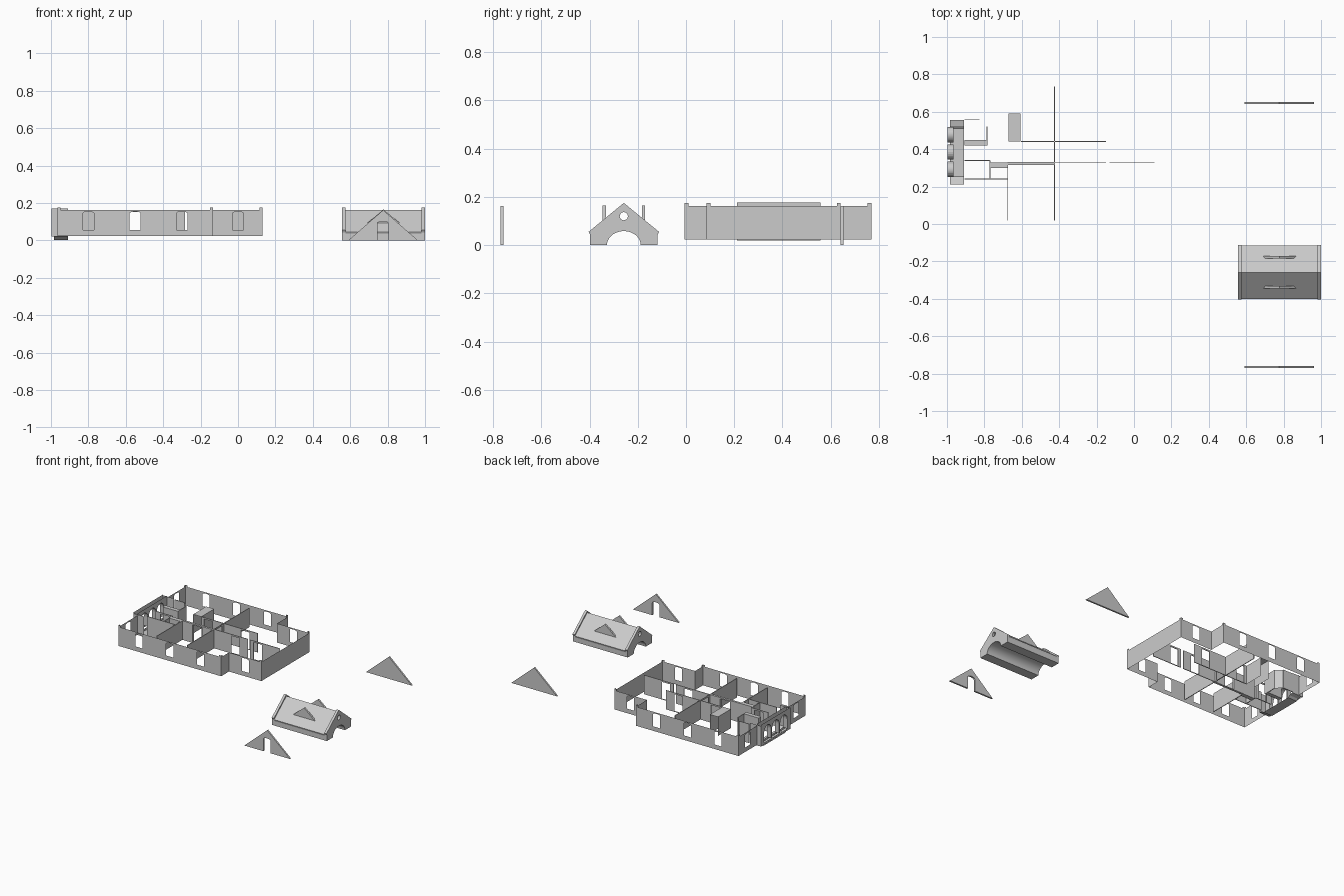
import bpy, math
from mathutils import Vector

if "Cube" in bpy.data.objects:
    bpy.data.objects.remove(bpy.data.objects["Cube"])

grey = bpy.data.materials.new("light_grey")
grey.diffuse_color = (0.6, 0.6, 0.6, 1)
grey.use_nodes = True
grey.node_tree.nodes["Principled BSDF"].inputs["Base Color"].default_value = grey.diffuse_color
Z0, Z1, ZT = 0.023, 0.163, 0.175      # wall bottom, wall top, corner-post top


def place(p, axis, pos):
    """axis 'x': panel runs along x at y=pos; axis 'y': runs along y at x=pos."""
    return Vector((p[0], pos + p[2], p[1])) if axis == 'x' else Vector((pos + p[2], p[0], p[1]))


def add(name, me):
    me.materials.clear()
    me.materials.append(grey)
    ob = bpy.data.objects.new(name, me)
    bpy.context.collection.objects.link(ob)
    return ob


def panel(name, outline, holes=(), thick=0.0, axis='x', pos=0.0):
    """Flat panel with cut-out holes, optionally thick."""
    cu = bpy.data.curves.new(name, 'CURVE')
    cu.dimensions, cu.fill_mode, cu.extrude = '2D', 'BOTH', thick / 2
    for pts in [outline, *holes]:
        sp = cu.splines.new('POLY')
        sp.points.add(len(pts) - 1)
        for q, p in zip(sp.points, pts):
            q.co = (p[0], p[1], 0, 1)
        sp.use_cyclic_u = True
    tmp = bpy.data.objects.new("tmp", cu)
    bpy.context.collection.objects.link(tmp)
    dg = bpy.context.evaluated_depsgraph_get()
    me = bpy.data.meshes.new_from_object(tmp.evaluated_get(dg))
    bpy.data.objects.remove(tmp)
    for v in me.vertices:
        v.co = place(v.co, axis, pos)
    for f in me.polygons:
        f.use_smooth = False
    me.name = name
    return add(name, me)


def strip(name, pts, a, b, axis='y', smooth=False):
    """Open profile swept between two positions."""
    vs = [place((p[0], p[1], 0), axis, s) for s in (a, b) for p in pts]
    n = len(pts)
    me = bpy.data.meshes.new(name)
    me.from_pydata(vs, [], [(i, i + 1, n + i + 1, n + i) for i in range(n - 1)])
    if smooth:
        for f in me.polygons:
            f.use_smooth = True
    return add(name, me)


def arch(c, half, z0, spring, rise, n=10):
    """Opening with an arched head, from lower left round to lower right."""
    head = [(c - half * math.cos(math.pi * i / n), spring + rise * math.sin(math.pi * i / n))
            for i in range(n + 1)]
    return [(c - half, z0)] + head + [(c + half, z0)]


def rect(a, b, c, d):
    return [(a, c), (b, c), (b, d), (a, d)]


def window(c):
    return arch(c, 0.029, 0.056, 0.145, 0.009, 6)


def outer_wall(name, a, b, axis, pos, wins=(), posts=(True, True)):
    """Thin outer wall whose ends rise as corner posts."""
    w = 0.016
    top = [(b, ZT), (b - w, ZT), (b - w, Z1)] if posts[1] else [(b, Z1)]
    top += [(a + w, Z1), (a + w, ZT), (a, ZT)] if posts[0] else [(a, Z1)]
    panel(name, [(a, Z0), (b, Z0)] + top, [window(c) for c in wins], 0, axis, pos)


# outer walls, front and back alike
for side, y0, y1 in (("front", -0.006, 0.085), ("back", 0.77, 0.642)):
    outer_wall(side + "_wall", -0.965, -0.133, 'x', y0, (-0.80, -0.55, -0.30))
    outer_wall(side + "_recessed_wall", -0.133, 0.13, 'x', y1, (0.0,), (False, True))
    outer_wall(side + "_step_wall", min(y0, y1), max(y0, y1), 'y', -0.133, (),
               (side == "front", side == "back"))
outer_wall("right_wall", 0.085, 0.642, 'y', 0.13)
outer_wall("left_wall_front", -0.006, 0.21, 'y', -0.965, (0.10,), (True, False))
outer_wall("left_wall_back", 0.557, 0.77, 'y', -0.965, (0.665,), (False, True))

# arcade on the left side
arches = [arch(c, 0.041, 0.035, 0.105, 0.045, 12) for c in (0.292, 0.385, 0.478)]
for nm, x in (("outer", -0.998), ("inner", -0.965)):
    panel("arcade_" + nm, rect(0.212, 0.557, 0.02, 0.177), arches, 0, 'y', x)
for a in arches:
    strip("arch_lining", a, -0.998, -0.965)
for y in (0.212, 0.557):
    panel("arcade_return", rect(-0.998, -0.91, 0.02, 0.17), (), 0, 'x', y)
strip("arcade_base", [(0.212, 0.023), (0.24, 0.015), (0.255, 0.003), (0.51, 0.003),
                      (0.525, 0.015), (0.557, 0.023)], -0.985, -0.91)

# inner walls: name, axis, position, start, end, door centres
T = 0.005
inner = [
    ("cross_wall", 'y', -0.425, 0.02, 0.735, (0.385,)),
    ("corridor_back_wall", 'x', 0.442, -0.605, -0.15, (-0.55, -0.25)),
    ("corridor_front_wall", 'x', 0.33, -0.425, -0.15, (-0.25,)),
    ("right_room_wall", 'x', 0.33, -0.13, 0.11, (-0.07,)),
    ("front_room_wall", 'y', -0.675, 0.02, 0.24, ()),
    ("vestibule_front_wall", 'x', 0.24, -0.905, -0.675, ()),
    ("vestibule_inner_wall", 'x', 0.34, -0.905, -0.77, (-0.83,)),
    ("vestibule_end_wall", 'y', -0.77, 0.24, 0.34, ()),
    ("closet_wall", 'y', -0.675, 0.24, 0.33, ()),
    ("bath_back_wall", 'x', 0.56, -0.905, -0.825, ()),
    ("bath_side_wall", 'y', -0.785, 0.42, 0.52, ()),
]
for nm, ax, pos, a, b, doors in inner:
    panel(nm, rect(a, b, Z0, Z1), [rect(c - 0.034, c + 0.034, Z0 + 0.004, 0.152) for c in doors],
          T, ax, pos)
panel("thick_hall_wall", rect(-0.675, -0.425, Z0, Z1), [rect(-0.59, -0.51, Z0 + 0.004, 0.154)],
      0.016, 'x', 0.324)

# chamfered bath corner
me = bpy.data.meshes.new("bath_corner_wall")
me.from_pydata([(-0.825, 0.56, Z0), (-0.785, 0.52, Z0), (-0.785, 0.52, Z1), (-0.825, 0.56, Z1)],
               [], [(0, 1, 2, 3)])
add("bath_corner_wall", me)

# portal and two built-in blocks
strip("portal", [(-0.672, Z0), (-0.672, Z1), (-0.606, Z1), (-0.606, Z0)], 0.44, 0.59, 'x')
panel("bath_block", rect(-0.905, -0.785, Z0, Z1), (), 0.03, 'x', 0.435)
panel("closet_block", rect(-0.77, -0.675, Z0, Z1), (), 0.03, 'x', 0.315)

# roof piece: vaulted body between two raised end gables
YC = -0.258
vault = arch(YC, 0.07, 0.0, 0.0, 0.058, 20)[1:-1]


def roof_outline(apex, eave, lip):
    return [(YC + 0.14, 0), (YC + 0.14, eave - 0.012), (YC + lip, eave), (YC, apex),
            (YC - lip, eave), (YC - 0.14, eave - 0.012), (YC - 0.14, 0)]


hole = [(YC + 0.017 * math.cos(t * math.pi / 8), 0.12 + 0.017 * math.sin(t * math.pi / 8))
        for t in range(16)]
for side, x in (("left", 0.565), ("right", 0.991)):
    panel("roof_gable_" + side, roof_outline(0.175, 0.055, 0.146) + vault, [hole], 0.018, 'y', x)
strip("roof_slopes", roof_outline(0.163, 0.045, 0.144), 0.574, 0.982)
strip("roof_vault", vault, 0.574, 0.982, 'y', True)
for s in (-1, 1):
    strip("roof_eave_underside", [(YC + s * 0.07, 0), (YC + s * 0.14, 0)], 0.574, 0.982)
    # dormer plates
    panel("dormer", [(0.69, 0.092), (0.866, 0.092), (0.778, 0.165)], (), 0.013, 'x', YC + s * 0.081)

# loose gable pieces
door = arch(0.775, 0.03, 0.0, 0.09, 0.012, 8)
panel("front_gable", [(0.59, 0)] + door + [(0.962, 0), (0.776, 0.162)], (), 0.012, 'x', -0.764)
panel("back_gable", [(0.59, 0), (0.962, 0), (0.776, 0.162)], (), 0.012, 'x', 0.647)
